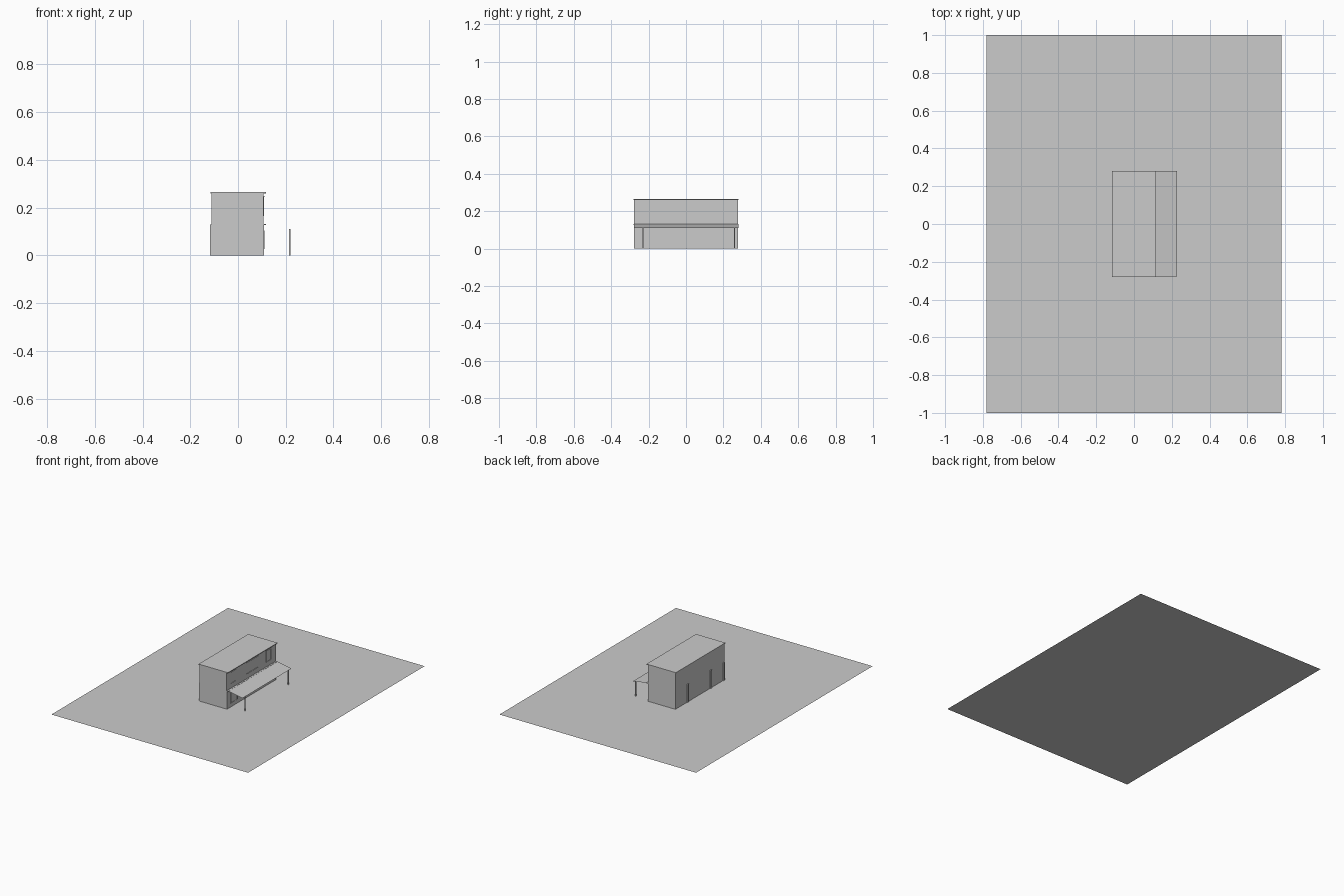
import bpy

if "Cube" in bpy.data.objects:
    bpy.data.objects.remove(bpy.data.objects["Cube"])


def box(name, x, y, z):
    """Axis-aligned box from (min, max) ranges."""
    verts = [(a, b, c) for a in x for b in y for c in z]
    faces = [(0, 1, 3, 2), (4, 6, 7, 5), (0, 4, 5, 1),
             (2, 3, 7, 6), (0, 2, 6, 4), (1, 5, 7, 3)]
    return mesh(name, verts, faces)


def mesh(name, verts, faces):
    me = bpy.data.meshes.new(name)
    me.from_pydata(verts, [], faces)
    ob = bpy.data.objects.new(name, me)
    bpy.context.collection.objects.link(ob)
    return ob


# Flat plot of land
mesh("ground", [(-.78, -1, 0), (.78, -1, 0), (.78, 1, 0), (-.78, 1, 0)],
     [(0, 1, 2, 3)])

# Two storeys
box("lower_storey", (-.111, .108), (-.279, .279), (0, .13))
box("upper_storey", (-.111, .106), (-.279, .279), (.13, .261))

# Thin roof and the ledge above the porch
box("roof", (-.116, .117), (-.281, .281), (.26, .265))
box("porch_ledge", (.106, .117), (-.281, .281), (.127, .132))

# Sloping porch canopy on two posts
mesh("porch_canopy", [(.117, -.277, .131), (.228, -.277, .11),
                      (.228, .281, .11), (.117, .281, .131)], [(0, 1, 2, 3)])
for i, y in enumerate((-.23, .26)):
    box(f"porch_post_{i}", (.214, .22), (y - .003, y + .003), (0, .111))

# Piers along the plain long wall
for i, y in enumerate((-.268, -.12, .14)):
    box(f"wall_pier_{i}", (-.117, -.11), (y - .007, y + .007), (0, .13))


def window(name, x, y0, y1, z0, z1, panes):
    """Slim frame with mullions and a lintel on the +x wall."""
    t = .003
    for i in range(panes + 1):
        y = y0 + (y1 - y0) * i / panes
        box(f"{name}_upright_{i}", (x, x + .003), (y - t / 2, y + t / 2), (z0, z1))
    box(f"{name}_lintel", (x, x + .004), (y0 - t, y1 + t), (z1, z1 + .005))
    box(f"{name}_sill", (x, x + .003), (y0 - t, y1 + t), (z0 - t, z0))


# Openings facing the porch side
for i, (y0, y1, n) in enumerate(((-.225, -.175, 1), (-.05, .075, 2), (.17, .22, 1))):
    window(f"upper_window_{i}", .106, y0, y1, .168, .244, n)
window("lower_window", .108, -.235, -.165, .03, .1, 3)
